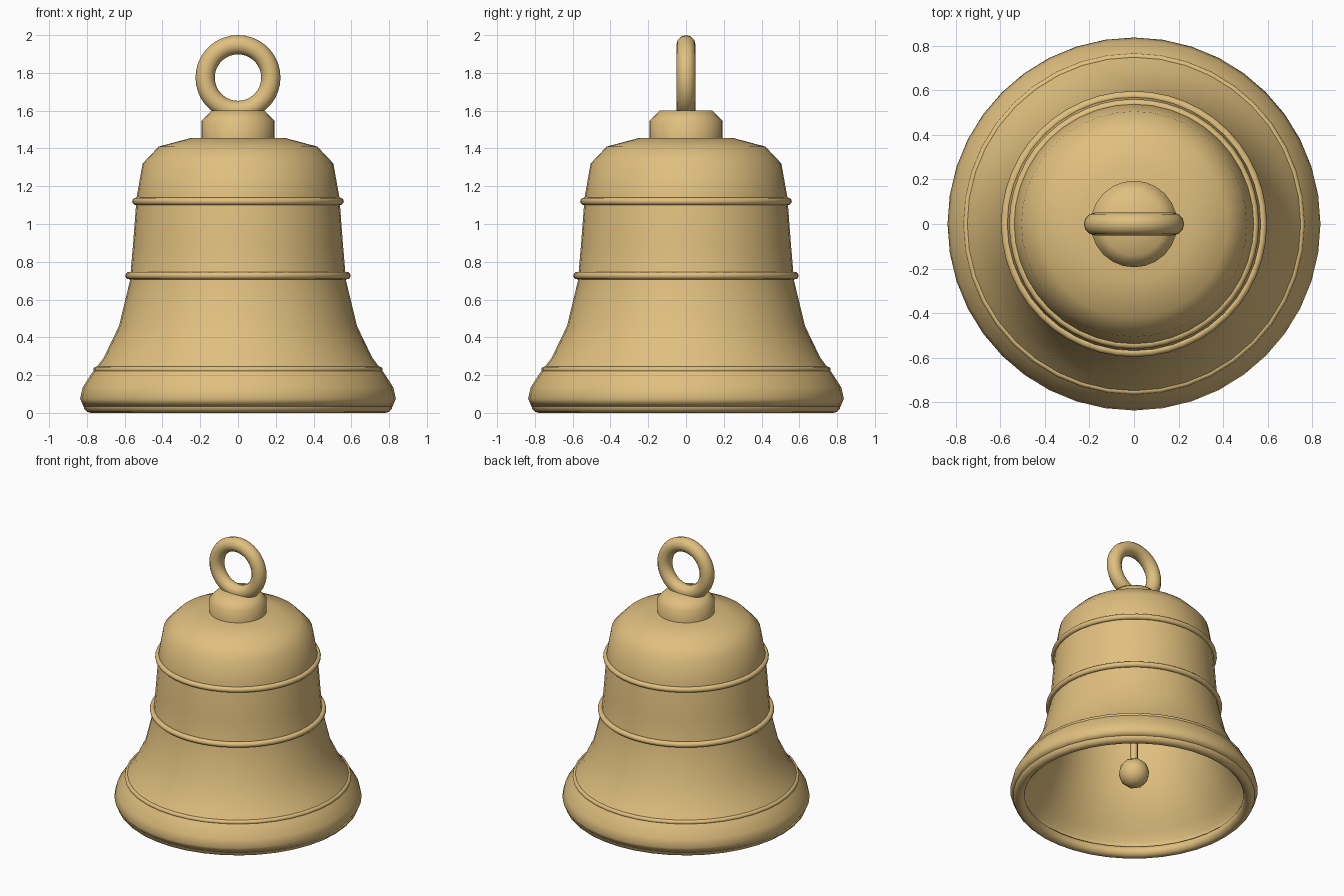
import bpy, bmesh, math
from mathutils import Matrix

cube = bpy.data.objects.get("Cube")
if cube:
    bpy.data.objects.remove(cube, do_unlink=True)

brass = bpy.data.materials.new("warm_brass")
brass.use_nodes = True
brass.diffuse_color = (0.745, 0.525, 0.21, 1)
brass.node_tree.nodes["Principled BSDF"].inputs["Base Color"].default_value = brass.diffuse_color


def finish(name, bm, angle=180):
    """Turn a bmesh into a smooth shaded brass object."""
    bmesh.ops.remove_doubles(bm, verts=bm.verts, dist=1e-5)
    bmesh.ops.recalc_face_normals(bm, faces=bm.faces)
    mesh = bpy.data.meshes.new(name)
    bm.to_mesh(mesh)
    bm.free()
    obj = bpy.data.objects.new(name, mesh)
    bpy.context.collection.objects.link(obj)
    mesh.materials.append(brass)
    bpy.ops.object.select_all(action='DESELECT')
    obj.select_set(True)
    bpy.context.view_layer.objects.active = obj
    bpy.ops.object.shade_smooth_by_angle(angle=math.radians(angle))
    return obj


def lathe(name, profile, closed=False, steps=40, matrix=None, angle=180):
    """Spin a (radius, height) profile around the z axis."""
    bm = bmesh.new()
    verts = [bm.verts.new((r, 0, z)) for r, z in profile]
    edges = [bm.edges.new(pair) for pair in zip(verts, verts[1:])]
    if closed:
        edges.append(bm.edges.new((verts[-1], verts[0])))
    bmesh.ops.spin(bm, geom=verts + edges, cent=(0, 0, 0), axis=(0, 0, 1),
                   angle=math.tau, steps=steps, use_merge=True)
    if matrix:
        bm.transform(matrix)
    return finish(name, bm, angle)


def ring(name, radius, thickness, z, sides=12, steps=40, matrix=None):
    """A torus made by spinning a circle."""
    circle = [(radius + thickness * math.cos(math.tau * i / sides),
               z + thickness * math.sin(math.tau * i / sides)) for i in range(sides)]
    return lathe(name, circle, True, steps, matrix)


# Bell body: a thick hollow shell with a flared mouth
outer = [(0.818, 0.034), (0.836, 0.075), (0.822, 0.135), (0.774, 0.21), (0.712, 0.29),
         (0.63, 0.46), (0.572, 0.70), (0.555, 0.90), (0.537, 1.14), (0.505, 1.32),
         (0.42, 1.41), (0.25, 1.455), (0, 1.46)]
body = lathe("bell_body", outer)
shell = body.modifiers.new("wall", 'SOLIDIFY')
shell.thickness = 0.06
shell.offset = -1

# Rounded lip and decorative bands
ring("mouth_lip", 0.779, 0.04, 0.04)
ring("lower_band", 0.75, 0.016, 0.229)
ring("middle_band", 0.576, 0.02, 0.727, steps=48)
ring("upper_band", 0.54, 0.02, 1.12, steps=48)

# Crown block and upright hanging loop
lathe("crown", [(0.194, 1.44), (0.194, 1.545), (0.14, 1.60), (0, 1.60)], steps=24)
upright = Matrix.Translation((0, 0, 1.775)) @ Matrix.Rotation(math.pi / 2, 4, 'X')
ring("hanging_loop", 0.174, 0.051, 0, steps=36, matrix=upright)

# Clapper inside the mouth
lathe("clapper_rod", [(0, 0.2), (0.026, 0.2), (0.026, 1.42), (0, 1.42)], steps=12, angle=60)
bm = bmesh.new()
bmesh.ops.create_icosphere(bm, subdivisions=2, radius=0.105,
                           matrix=Matrix.Translation((0, 0, 0.21)))
finish("clapper_ball", bm)
